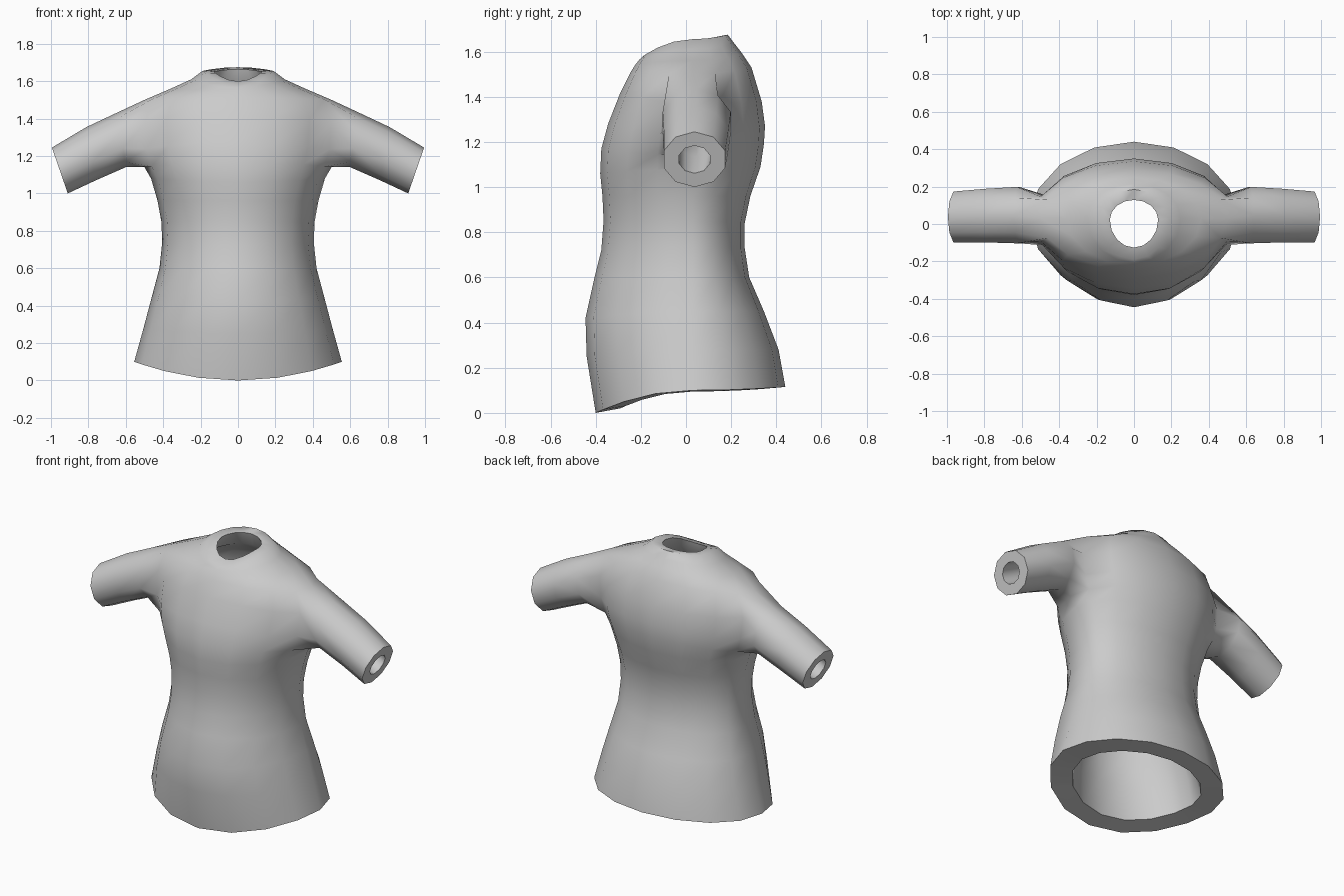
import bpy, bmesh, math
from mathutils import Vector

if "Cube" in bpy.data.objects:
    bpy.data.objects.remove(bpy.data.objects["Cube"])

COLS = 16      # columns around the torso: 0 front, 4 right, 8 back, 12 left
Y0 = 0.03      # depth of the side seam

# torso rings, hem to neck: half width, side z, front y, front z, back y, back z
RINGS = [
    (.555, .10, -.40, .00, .44, .115),
    (.505, .28, -.44, .25, .41, .28),
    (.46, .45, -.445, .42, .345, .45),
    (.42, .60, -.405, .60, .28, .60),
    (.405, .74, -.375, .72, .26, .73),
    (.41, .85, -.365, .85, .26, .84),
    (.43, .96, -.37, .96, .285, .96),
    (.465, 1.08, -.38, 1.06, .33, 1.09),
    (.50, 1.14, -.375, 1.17, .345, 1.19),
    (.53, 1.23, -.345, 1.28, .35, 1.27),
    (.54, 1.37, -.29, 1.42, .335, 1.38),
    (.50, 1.50, -.245, 1.51, .29, 1.53),
    (.36, 1.56, -.222, 1.545, .25, 1.59),
    (.25, 1.61, -.206, 1.565, .215, 1.635),
    (.19, 1.655, -.19, 1.58, .185, 1.675),
]
ARM_LO, ARM_HI = 8, 11     # rings bounding the armhole

# sleeve rings: bottom x, bottom z, top x, top z, front y, back y
SLEEVE = [
    (.60, 1.14, .64, 1.435, -.105, .20),
    (.76, 1.07, .81, 1.355, -.10, .19),
    (.91, 1.00, .995, 1.245, -.10, .175),
]

bm = bmesh.new()
thickness = {}             # wall thickness per vertex
rims = []                  # (ring of vertices, inward fraction)


def add(co, wall):
    v = bm.verts.new(co)
    thickness[v] = wall
    return v


# torso
grid = []
for r, (w, zs, fy, fz, by, bz) in enumerate(RINGS):
    row = []
    for c in range(COLS):
        if ARM_LO < r < ARM_HI and c in (4, 12):
            row.append(None)
            continue
        t = 2 * math.pi * c / COLS
        k = math.cos(t)
        y_end, z_end = (fy, fz) if k > 0 else (by, bz)
        co = (w * math.sin(t), Y0 + (y_end - Y0) * abs(k), zs + (z_end - zs) * k * k)
        row.append(add(co, .13 if r < ARM_LO else .08))
    grid.append(row)
for r in range(len(RINGS) - 1):
    for c in range(COLS):
        d = (c + 1) % COLS
        quad = (grid[r][c], grid[r][d], grid[r + 1][d], grid[r + 1][c])
        if ARM_LO <= r < ARM_HI and c in (3, 4, 11, 12):
            continue       # armhole
        bm.faces.new(quad)
rims += [(grid[0], .26), (grid[-1], .32)]

# sleeves grow out of the armholes
HOLE = [(8, 4), (8, 5), (9, 5), (10, 5), (11, 5), (11, 4), (11, 3), (10, 3), (9, 3), (8, 3)]
for side in (1, -1):
    prev = [grid[r][c if side > 0 else COLS - c] for r, c in HOLE]
    n = len(prev)
    for bx, bz, tx, tz, fy, by in SLEEVE:
        ring = []
        for j in range(n):
            a = 2 * math.pi * j / n
            h = (1 - math.cos(a)) / 2
            y = (fy + by) / 2 + (by - fy) / 2 * math.sin(a) * 1.04
            ring.append(add((side * (bx + (tx - bx) * h), y, bz + (tz - bz) * h), .07))
        for j in range(n):
            k = (j + 1) % n
            bm.faces.new((prev[j], prev[k], ring[k], ring[j]))
        prev = ring
    rims.append((prev, .5))

# outward normals
bmesh.ops.recalc_face_normals(bm, faces=bm.faces[:])
bm.normal_update()
if grid[4][0].normal.y > 0:
    bmesh.ops.reverse_faces(bm, faces=bm.faces[:])
    bm.normal_update()

# lining: offset inward, with the openings kept in their own plane
outer_faces = bm.faces[:]
target = {v: v.co - v.normal * t for v, t in thickness.items()}
for ring, k in rims:
    centre = sum((v.co for v in ring), Vector()) / len(ring)
    for v in ring:
        target[v] = v.co.lerp(centre, k)
inner = {v: bm.verts.new(co) for v, co in target.items()}
for f in outer_faces:
    bm.faces.new([inner[v] for v in reversed(f.verts[:])])

# flat rims at hem, neck and cuffs
for ring, k in rims:
    for j, a in enumerate(ring):
        b = ring[(j + 1) % len(ring)]
        bm.faces.new((a, b, inner[b], inner[a]))
bmesh.ops.recalc_face_normals(bm, faces=bm.faces[:])

mesh = bpy.data.meshes.new("shirt")
bm.to_mesh(mesh)
bm.free()
shirt = bpy.data.objects.new("shirt", mesh)
bpy.context.collection.objects.link(shirt)

grey = bpy.data.materials.new("light grey cloth")
grey.diffuse_color = (.6, .6, .6, 1)
grey.use_nodes = True
grey.node_tree.nodes["Principled BSDF"].inputs["Base Color"].default_value = grey.diffuse_color
mesh.materials.append(grey)

bpy.context.view_layer.objects.active = shirt
shirt.select_set(True)
bpy.ops.object.shade_smooth_by_angle(angle=math.radians(62))
